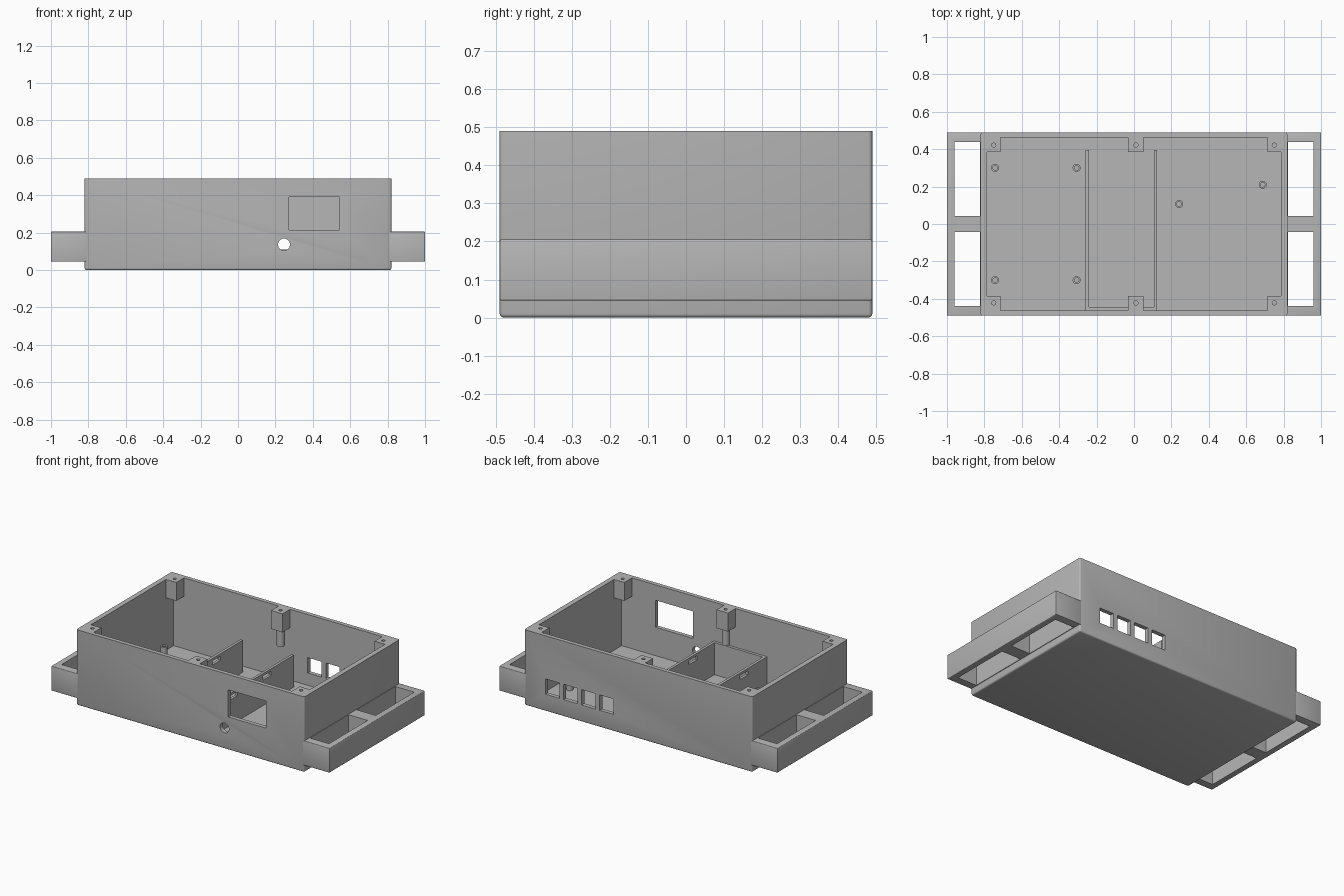
import bpy, bmesh, math
from mathutils import Matrix, Vector

if "Cube" in bpy.data.objects:
    bpy.data.objects.remove(bpy.data.objects["Cube"])

grey = bpy.data.materials.new("plain grey")
grey.diffuse_color = (0.47, 0.47, 0.47, 1)
grey.use_nodes = True
grey.node_tree.nodes["Principled BSDF"].inputs["Base Color"].default_value = grey.diffuse_color


def make(name, bm):
    mesh = bpy.data.meshes.new(name)
    bm.to_mesh(mesh)
    bm.free()
    mesh.materials.append(grey)
    ob = bpy.data.objects.new(name, mesh)
    bpy.context.collection.objects.link(ob)
    return ob


def box(name, x0, x1, y0, y1, z0, z1, bevel=0, keep_top=False):
    bm = bmesh.new()
    bmesh.ops.create_cube(bm, size=1)
    for v in bm.verts:
        v.co = Vector(((x0, x1)[v.co.x > 0], (y0, y1)[v.co.y > 0], (z0, z1)[v.co.z > 0]))
    if bevel:
        edges = [e for e in bm.edges
                 if not (keep_top and all(v.co.z > z1 - 1e-4 for v in e.verts))]
        bmesh.ops.bevel(bm, geom=edges, offset=bevel, segments=3, profile=0.5,
                        affect='EDGES', clamp_overlap=True)
    return make(name, bm)


def cyl(name, x, y, z, r, depth, along_y=False):
    """Cylinder centred on (x, y, z)."""
    bm = bmesh.new()
    bmesh.ops.create_cone(bm, cap_ends=True, segments=32, radius1=r, radius2=r, depth=depth)
    if along_y:
        bmesh.ops.rotate(bm, verts=bm.verts, matrix=Matrix.Rotation(math.pi / 2, 3, 'X'))
    bmesh.ops.translate(bm, verts=bm.verts, vec=(x, y, z))
    return make(name, bm)


def cut(ob, cutter):
    cutter.hide_render = True
    mod = ob.modifiers.new("cut", 'BOOLEAN')
    mod.operation, mod.solver, mod.object = 'DIFFERENCE', 'EXACT', cutter
    bpy.context.view_layer.objects.active = ob
    bpy.ops.object.modifier_apply(modifier=mod.name)
    bpy.data.objects.remove(cutter, do_unlink=True)


W, D, H = 0.82, 0.49, 0.49          # half width, half depth, height
IW, ID, FLOOR = 0.787, 0.463, 0.03  # inner half sizes and floor level

# Open-topped case with display window, round hole and four ports at the back
case = box("case", -W, W, -D, D, 0, H, 0.01, keep_top=True)
cut(case, box("cutter", -IW, IW, -ID, ID, FLOOR, 0.6))
cut(case, box("cutter", 0.273, 0.543, -0.6, -0.4, 0.214, 0.39))
cut(case, cyl("cutter", 0.246, -0.48, 0.136, 0.032, 0.2, along_y=True))
for i in range(4):
    x = 0.177 + i * 0.13
    cut(case, box("cutter", x, x + 0.1, 0.4, 0.6, 0.11, 0.21))

# Side frames with two through openings each
for side, s in (("left", -1), ("right", 1)):
    a, b = sorted((s * 0.808, s * 1.0))
    frame = box(side + "_frame", a, b, -D, D, 0.045, 0.205, 0.004)
    c, d = sorted((s * 0.824, s * 0.961))
    for y in (-0.438, 0.042):
        cut(frame, box("cutter", c, d, y, y + 0.396, 0, 0.3))

# Screw blocks under the rim: four corners and two in the middle
for s in (-1, 1):
    y0, y1 = sorted((s * 0.385, s * ID))
    for x0, x1, hx in ((-IW, -0.713, -0.75), (-0.032, 0.05, 0.01), (0.713, IW, 0.75)):
        block = box("screw_block", x0, x1, y0, y1, 0.37, H)
        cut(block, cyl("cutter", hx, s * 0.422, 0.46, 0.011, 0.14))
    cyl("screw_boss", 0.01, s * 0.425, 0.315, 0.024, 0.11)

# Board standoffs with pilot holes
for x, y in ((-0.743, 0.3), (-0.307, 0.3), (-0.743, -0.3), (-0.307, -0.3),
             (0.241, 0.107), (0.688, 0.21)):
    post = cyl("standoff", x, y, 0.064, 0.021, 0.078)
    cut(post, cyl("cutter", x, y, 0.09, 0.012, 0.1))

# Inner compartment: two slotted walls and a front wall
for x0, x1 in ((-0.259, -0.241), (0.107, 0.124)):
    wall = box("divider_wall", x0, x1, -ID, 0.396, FLOOR, 0.238)
    for y in (-0.225, 0.122):
        cut(wall, box("cutter", x0 - 0.1, x1 + 0.1, y - 0.042, y + 0.042, 0.195, 0.222))
box("compartment_front", -0.241, 0.107, -ID, -0.445, FLOOR, 0.238)

# Smooth the round parts while keeping hard edges
for ob in bpy.context.scene.objects:
    ob.select_set(True)
bpy.context.view_layer.objects.active = case
bpy.ops.object.shade_smooth_by_angle(angle=math.radians(35))
